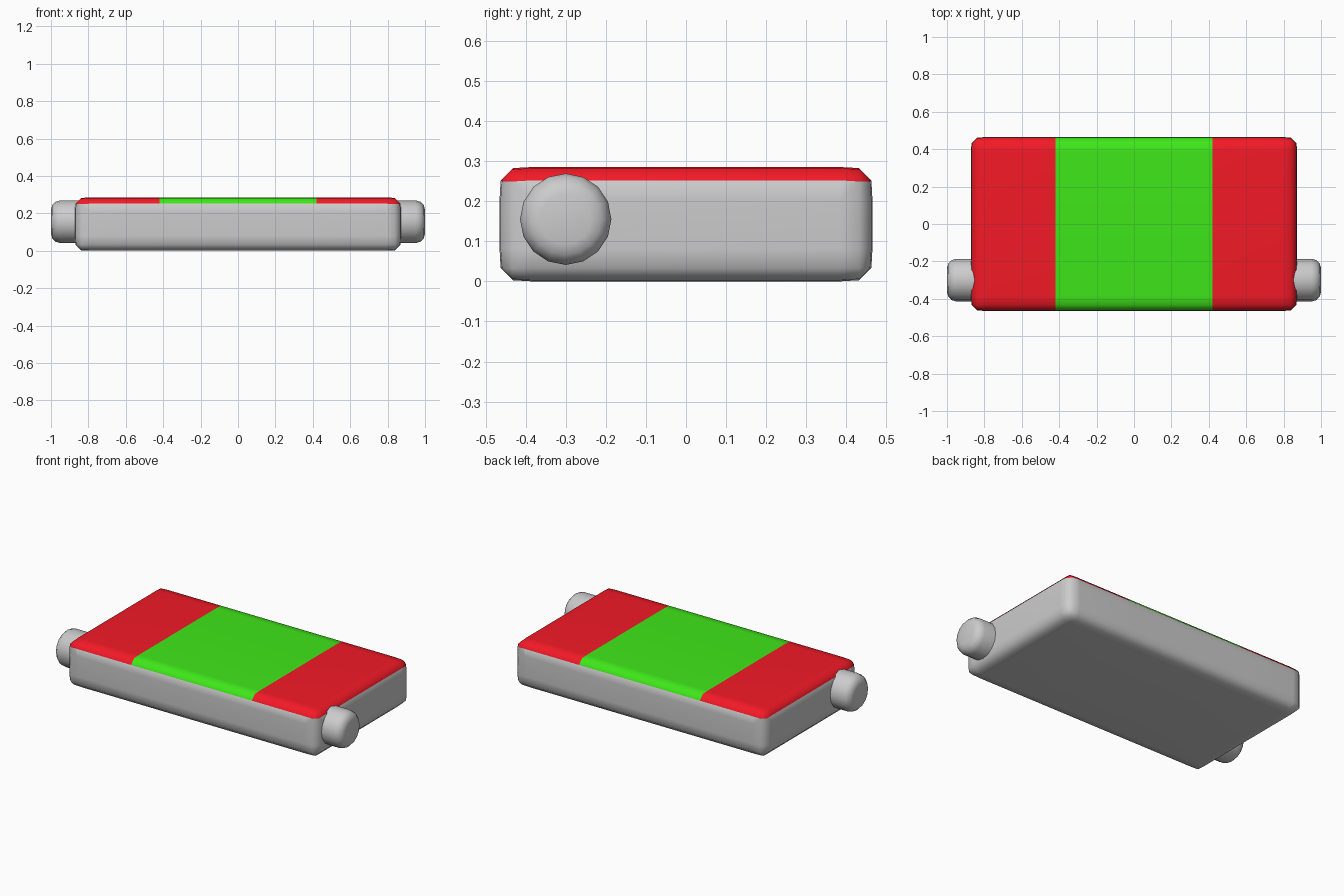
import bpy, bmesh, math
from mathutils import Matrix

if "Cube" in bpy.data.objects:
    bpy.data.objects.remove(bpy.data.objects["Cube"])

GREY, RED, GREEN = 0, 1, 2
HEIGHT = 0.285


def material(name, color):
    m = bpy.data.materials.new(name)
    m.diffuse_color = color
    m.use_nodes = True
    m.node_tree.nodes["Principled BSDF"].inputs["Base Color"].default_value = m.diffuse_color
    return m


def bevel(bm, edges, width, profile):
    bmesh.ops.bevel(bm, geom=edges, offset=width, offset_type='OFFSET',
                    segments=3, profile=profile, affect='EDGES')


def make_object(name, bm, mats=()):
    bmesh.ops.recalc_face_normals(bm, faces=bm.faces[:])
    mesh = bpy.data.meshes.new(name)
    for m in mats:
        mesh.materials.append(m)
    bm.to_mesh(mesh)
    bm.free()
    obj = bpy.data.objects.new(name, mesh)
    bpy.context.collection.objects.link(obj)
    bpy.ops.object.select_all(action='DESELECT')
    obj.select_set(True)
    bpy.context.view_layer.objects.active = obj
    bpy.ops.object.shade_smooth_by_angle(angle=math.radians(50))
    return obj


# Bevelled slab with a red / green / red coloured top
bm = bmesh.new()
bmesh.ops.create_cube(bm, size=1, matrix=Matrix.Translation((0, 0, HEIGHT / 2))
                      @ Matrix.Diagonal((1.744, 0.93, HEIGHT, 1)))
bevel(bm, bm.edges[:], 0.08, 0.7)
for co, no in (((0.42, 0, 0), (1, 0, 0)), ((-0.42, 0, 0), (1, 0, 0)),
               ((0, 0, 0.249), (0, 0, 1))):
    bmesh.ops.bisect_plane(bm, geom=bm.verts[:] + bm.edges[:] + bm.faces[:],
                           dist=0.003, plane_co=co, plane_no=no)
for f in bm.faces:
    c = f.calc_center_median()
    if c.z > 0.25:
        f.material_index = GREEN if abs(c.x) < 0.42 else RED
make_object("slab", bm, (material("grey", (0.8, 0.8, 0.8, 1)),
                         material("red", (0.9, 0.01, 0.02, 1)),
                         material("green", (0.05, 0.8, 0.01, 1))))

# Rounded side buttons near the front
bm = bmesh.new()
bmesh.ops.create_cone(bm, cap_ends=True, segments=16, radius1=0.114,
                      radius2=0.114, depth=0.2,
                      matrix=Matrix.Translation((0.9, -0.3, 0.155))
                      @ Matrix.Rotation(math.radians(90), 4, 'Y'))
rim = [e for e in bm.edges if all(v.co.x > 0.95 for v in e.verts)]
bevel(bm, rim, 0.05, 0.5)
buttons = make_object("side_buttons", bm)
mirror = buttons.modifiers.new("Mirror", 'MIRROR')
mirror.use_axis = (True, False, False)
